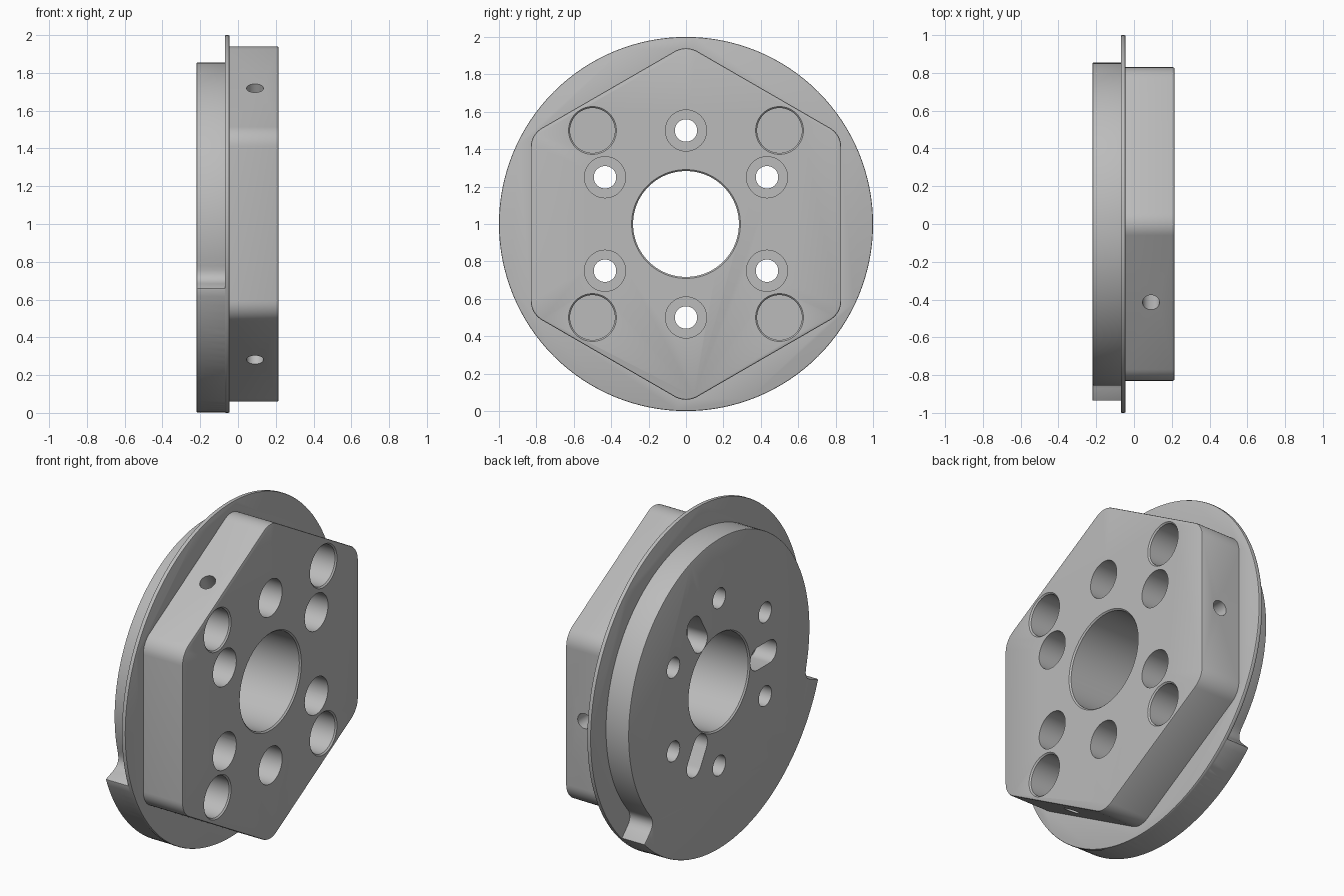
import bpy, bmesh
from math import sin, cos, radians, tan, pi
from mathutils import Vector, Matrix

cube = bpy.data.objects.get("Cube")
if cube:
    bpy.data.objects.remove(cube)

steel = bpy.data.materials.new("plain grey")
steel.use_nodes = True
GREY = (0.5, 0.5, 0.5, 1)
steel.diffuse_color = GREY
steel.node_tree.nodes["Principled BSDF"].inputs["Base Color"].default_value = GREY


# Outlines are (y, z) points about the hub axis, which runs along x
def polar(radius, degrees):
    return Vector((radius * cos(radians(degrees)), radius * sin(radians(degrees))))


def arc(radius, start, end, steps, centre=(0, 0)):
    c = Vector(centre)
    return [c + polar(radius, start + (end - start) * i / steps) for i in range(steps + 1)]


def circle(radius, centre=(0, 0), sides=48):
    return arc(radius, 0, 360, sides, centre)[:-1]


def loft(name, sections):
    """Closed solid through (x, outline) sections with matching point counts."""
    bm = bmesh.new()
    rings = [[bm.verts.new((x, p.x, p.y)) for p in outline] for x, outline in sections]
    for a, b in zip(rings, rings[1:]):
        for i in range(len(a)):
            j = (i + 1) % len(a)
            bm.faces.new((a[i], a[j], b[j], b[i]))
    bm.faces.new(rings[0])
    bm.faces.new(rings[-1])
    bmesh.ops.recalc_face_normals(bm, faces=bm.faces)
    mesh = bpy.data.meshes.new(name)
    bm.to_mesh(mesh)
    bm.free()
    mesh.materials.append(steel)
    obj = bpy.data.objects.new(name, mesh)
    bpy.context.collection.objects.link(obj)
    return obj


def apply(obj, modifier):
    with bpy.context.temp_override(object=obj, active_object=obj, selected_objects=[obj]):
        bpy.ops.object.modifier_apply(modifier=modifier.name)


def soften(obj, width):
    mod = obj.modifiers.new("edge", "BEVEL")
    mod.width, mod.segments = width, 2
    mod.limit_method, mod.angle_limit = "ANGLE", radians(40)
    apply(obj, mod)


def combine(body, other, operation):
    mod = body.modifiers.new("combine", "BOOLEAN")
    mod.operation, mod.solver, mod.object = operation, "EXACT", other
    apply(body, mod)
    bpy.data.objects.remove(other)


BACK, FLANGE, SEAT, FACE = -0.22, -0.07, -0.045, 0.215
INSIDE = -0.058

# Thin round flange
body = loft("hub_body", [(x, circle(1.0, sides=128)) for x in (FLANGE, SEAT)])
soften(body, 0.006)

# Hexagonal block with rounded corners
ROUND = 0.12
hexagon = []
for k in range(6):
    angle = 30 + 60 * k
    corner = polar((0.83 - ROUND) / cos(pi / 6), angle)
    hexagon += arc(ROUND, angle - 30, angle + 30, 8, corner)
block = loft("hex_block", [(x, hexagon) for x in (INSIDE, FACE)])
soften(block, 0.008)
combine(body, block, "UNION")

# Stepped disc with a wider lower sector, filleted where they meet
R, LOBE, START, END = 0.855, 0.998, 200, 315


def fillet(degrees, side):
    a, b, c = polar(R, degrees - 5 * side), polar(R, degrees), polar(R + 0.07, degrees)
    return [a * (1 - t) ** 2 + b * 2 * t * (1 - t) + c * t * t for t in (i / 6 for i in range(7))]


outline = fillet(START, 1) + arc(LOBE, START, END, 44)
outline += fillet(END, -1)[::-1] + arc(R, END + 5, START + 355, 80)[1:-1]
disc = loft("stepped_disc", [(x, outline) for x in (BACK, INSIDE)])
soften(disc, 0.006)
combine(body, disc, "UNION")


# Round holes along the axis, from (x, radius) steps
def bore(name, steps, centre=(0, 0), sides=48):
    combine(body, loft(name, [(x, circle(r, centre, sides)) for x, r in steps]), "DIFFERENCE")


C = 0.008
bore("centre_bore", [(BACK - C, 0.283 + 2 * C), (BACK + C, 0.283),
                     (FACE - C, 0.283), (FACE + C, 0.283 + 2 * C)], sides=96)

# Six counterbored screw holes
for k in range(6):
    bore("screw_hole", [(-0.3, 0.06), (-0.04, 0.06), (-0.04, 0.11), (0.3, 0.11)],
         polar(0.5, 30 + 60 * k))

# Four blind pockets with chamfered rims
for y in (-0.5, 0.5):
    for z in (-0.5, 0.5):
        bore("blind_pocket", [(0.045, 0.12), (FACE - C, 0.12), (FACE + C, 0.12 + 2 * C)], (y, z))

# Three radial slots in the back of the disc
for angle in (60, 180, 300):
    slot = arc(0.068, angle - 90, angle + 90, 16, polar(0.475, angle))
    slot += arc(0.068, angle + 90, angle + 270, 16, polar(0.36, angle))
    combine(body, loft("slot", [(x, slot) for x in (-0.3, -0.09)]), "DIFFERENCE")

# Three radial set screw holes with drill-point ends in alternate hex flats
for angle in (0, 120, 240):
    drill = loft("set_screw_hole", [(x, circle(r, sides=32)) for x, r in
                                    ((0.53, 0.004), (0.56, 0.045), (0.95, 0.045))])
    turn = Matrix.Rotation(radians(angle), 4, "X") @ Matrix.Rotation(pi / 2, 4, "Z")
    drill.data.transform(Matrix.Translation((0.09, 0, 0)) @ turn)
    combine(body, drill, "DIFFERENCE")

# Stand the hub on the ground
body.data.transform(Matrix.Translation((0, 0, 1)))
bpy.ops.object.select_all(action="DESELECT")
body.select_set(True)
bpy.context.view_layer.objects.active = body
bpy.ops.object.shade_smooth_by_angle(angle=radians(25))
